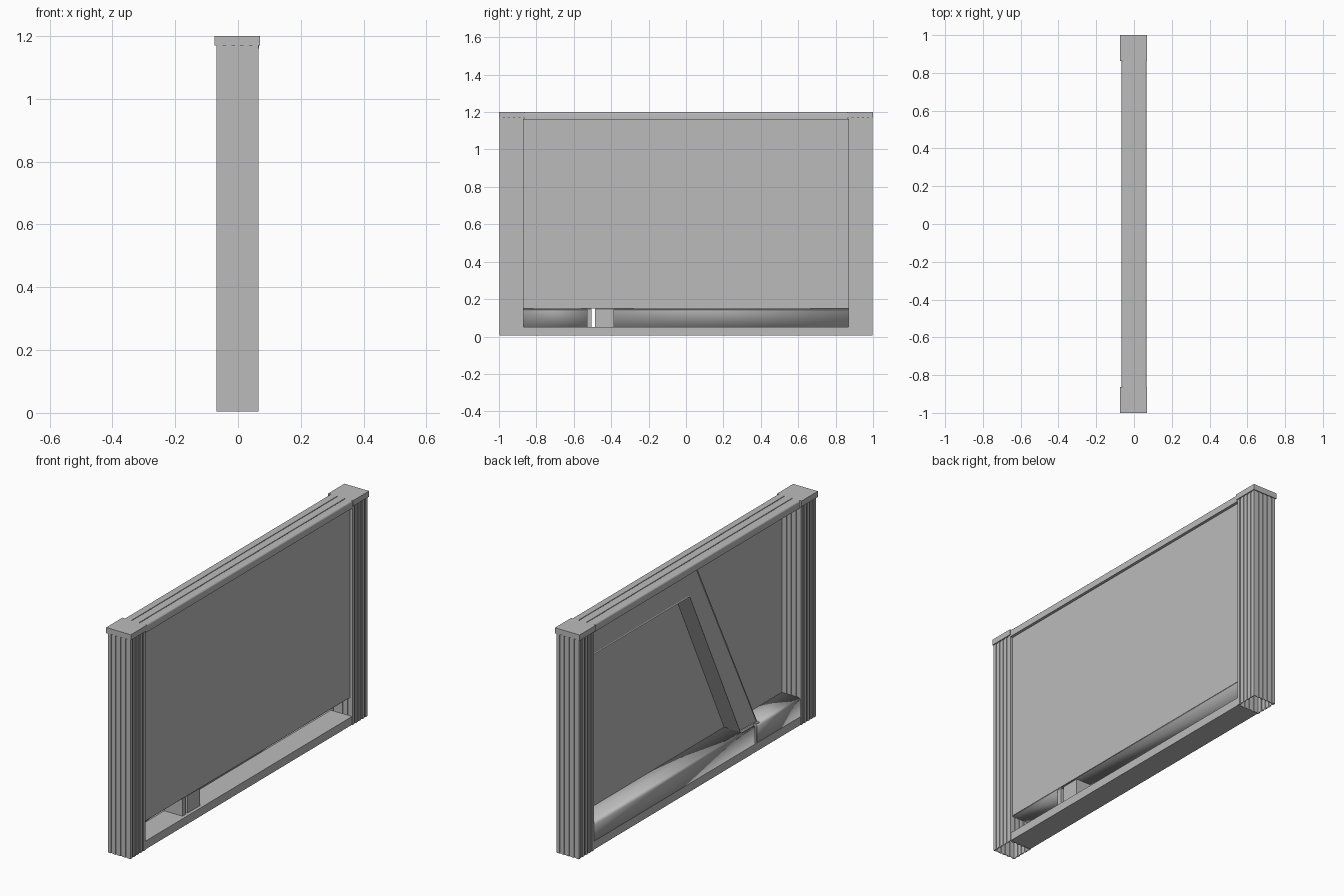
import bpy, bmesh, math
from mathutils import Vector

if "Cube" in bpy.data.objects:
    bpy.data.objects.remove(bpy.data.objects["Cube"], do_unlink=True)

grey = bpy.data.materials.new("plain_grey")
grey.use_nodes = True
colour = (0.5, 0.5, 0.5, 1)
grey.diffuse_color = colour
grey.node_tree.nodes["Principled BSDF"].inputs["Base Color"].default_value = colour

# Where a profile's two coordinates and its extrusion go, per axis
PLACE = {
    "x": lambda a, b, t: Vector((t, a, b)),
    "y": lambda a, b, t: Vector((a, t, b)),
    "z": lambda a, b, t: Vector((a, b, t)),
}


def finish(name, bm, smooth=False):
    bmesh.ops.recalc_face_normals(bm, faces=bm.faces)
    mesh = bpy.data.meshes.new(name)
    bm.to_mesh(mesh)
    bm.free()
    mesh.materials.append(grey)
    obj = bpy.data.objects.new(name, mesh)
    bpy.context.collection.objects.link(obj)
    if smooth:
        bpy.ops.object.select_all(action="DESELECT")
        obj.select_set(True)
        bpy.context.view_layer.objects.active = obj
        bpy.ops.object.shade_smooth_by_angle(angle=math.radians(35))
    return obj


def prism(name, profile, axis, lo, hi, smooth=False, lip=0):
    """Solid extrusion; lip sinks a panel into the low end."""
    bm = bmesh.new()
    low = [bm.verts.new(PLACE[axis](a, b, lo)) for a, b in profile]
    high = [bm.verts.new(PLACE[axis](a, b, hi)) for a, b in profile]
    end = bm.faces.new(low)
    bm.faces.new(high)
    for i in range(len(low)):
        j = (i + 1) % len(low)
        bm.faces.new((low[i], low[j], high[j], high[i]))
    if lip:
        bmesh.ops.recalc_face_normals(bm, faces=bm.faces)
        bmesh.ops.inset_region(bm, faces=[end], thickness=lip, depth=-lip / 2)
    return finish(name, bm, smooth)


def sheet(name, profile, axis, lo, hi, thick, closed=False, smooth=False):
    """Thin open-ended extrusion, thickened by a modifier."""
    bm = bmesh.new()
    low = [bm.verts.new(PLACE[axis](a, b, lo)) for a, b in profile]
    high = [bm.verts.new(PLACE[axis](a, b, hi)) for a, b in profile]
    for i in range(len(low) if closed else len(low) - 1):
        j = (i + 1) % len(low)
        bm.faces.new((low[i], low[j], high[j], high[i]))
    obj = finish(name, bm, smooth)
    solid = obj.modifiers.new("thickness", "SOLIDIFY")
    solid.thickness = thick
    solid.offset = -1
    return obj


def box(name, x0, x1, y0, y1, z0, z1):
    return prism(name, [(x0, y0), (x1, y0), (x1, y1), (x0, y1)], "z", z0, z1)


def arc(cx, cz, r, start, stop, steps=5):
    angles = [math.radians(start + (stop - start) * i / steps) for i in range(steps + 1)]
    return [(cx + r * math.cos(t), cz + r * math.sin(t)) for t in angles]


def fluted_outline(x0, x1, y0, y1, depth=0.004, flutes=4):
    """Rectangle with evenly spaced shallow grooves on every side."""
    corners = [Vector(c) for c in ((x0, y0), (x1, y0), (x1, y1), (x0, y1))]
    points = []
    for i, a in enumerate(corners):
        b = corners[(i + 1) % 4]
        along = b - a
        inward = Vector((-along.y, along.x)).normalized() * depth
        points.append(a)
        for k in range(flutes):
            start = a + along * (k + 0.65) / (flutes + 0.7)
            stop = a + along * (k + 1.05) / (flutes + 0.7)
            points += [start, start + inward, stop + inward, stop]
    return points


# Fluted hollow posts with caps
for side, s in (("front", -1), ("back", 1)):
    y0, y1 = sorted((s * 0.868, s * 0.996))
    sheet(side + "_post", fluted_outline(-0.068, 0.065, y0, y1), "z",
          0.005, 1.18, 0.004, closed=True)
    y0, y1 = sorted((s * 0.864, s))
    box(side + "_post_cap", -0.075, 0.07, y0, y1, 1.17, 1.2)

# Top rail with rounded edges and two grooves
top = [(-0.065, 1.16), (0.067, 1.16)] + arc(0.057, 1.19, 0.01, 0, 90)
for gx in (0.025, -0.02):
    top += [(gx + 0.002, 1.2), (gx + 0.002, 1.195), (gx - 0.002, 1.195), (gx - 0.002, 1.2)]
top += arc(-0.055, 1.19, 0.01, 90, 180)
prism("top_rail", top, "y", -0.866, 0.866, smooth=True)

# Infill panel
box("panel", 0.045, 0.052, -0.87, 0.87, 0.15, 1.162)

# Bottom rail: lower bar and a folded ledge, split by a narrow slot
box("bottom_bar", -0.065, 0.062, -0.87, 0.87, 0.006, 0.05)
slot = (-0.505, -0.487)
ledge = [(0.05, 0.15)] + arc(-0.05, 0.135, 0.015, 90, 180) + [(-0.065, 0.05)]
sheet("front_ledge", ledge, "y", -0.87, slot[0], 0.003, smooth=True)
sheet("back_ledge", ledge, "y", slot[1], 0.87, 0.003, smooth=True)

# Upper stiffener joined to the slanted brace
brace = [(0.87, 1.16), (0.87, 1.03), (0.04, 1.03), (-0.384, 0.15),
         (-0.527, 0.15), (-0.02, 1.16)]
prism("brace", brace, "x", -0.05, 0.046, lip=0.006)

# Brace feet below the ledge
box("front_brace_foot", -0.06, 0.045, -0.53, slot[0], 0.05, 0.15)
box("back_brace_foot", -0.06, 0.045, slot[1], -0.384, 0.05, 0.15)
